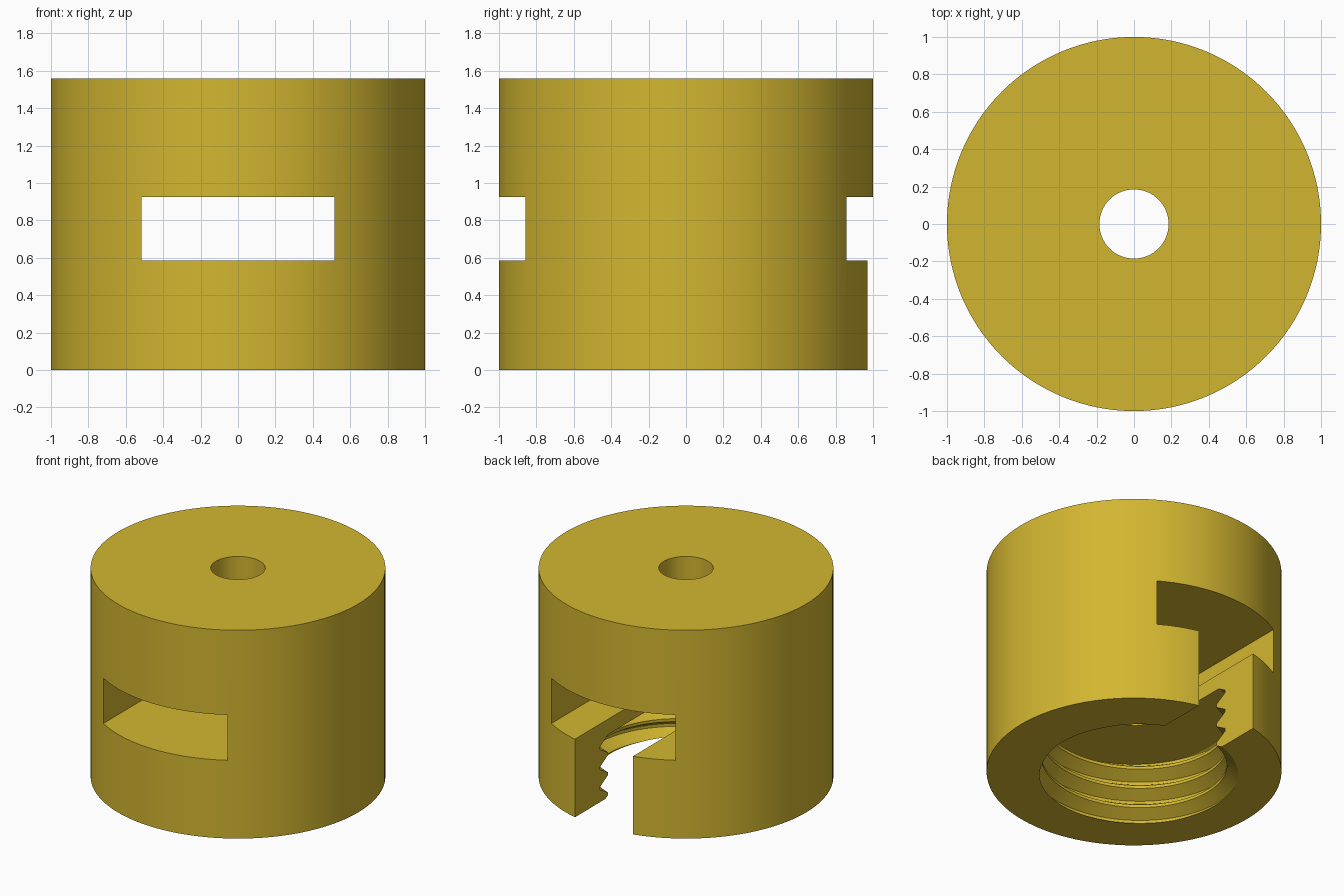
import bpy, bmesh, math
from mathutils import Matrix

if "Cube" in bpy.data.objects:
    bpy.data.objects.remove(bpy.data.objects["Cube"])

HEIGHT = 1.56
MAJOR, MINOR, PITCH, BORE_TOP = 0.715, 0.63, 0.15, 0.47

gold = bpy.data.materials.new("golden_yellow")
gold.diffuse_color = (0.65, 0.47, 0.03, 1)
gold.use_nodes = True
gold.node_tree.nodes["Principled BSDF"].inputs["Base Color"].default_value = gold.diffuse_color


def make_object(name, bm):
    bmesh.ops.recalc_face_normals(bm, faces=bm.faces)
    mesh = bpy.data.meshes.new(name)
    bm.to_mesh(mesh)
    bm.free()
    mesh.materials.append(gold)
    ob = bpy.data.objects.new(name, mesh)
    bpy.context.collection.objects.link(ob)
    return ob


def cylinder(name, radius, z0, z1, segments):
    bm = bmesh.new()
    bmesh.ops.create_cone(bm, cap_ends=True, segments=segments, radius1=radius, radius2=radius,
                          depth=z1 - z0, matrix=Matrix.Translation((0, 0, (z0 + z1) / 2)))
    return make_object(name, bm)


def box(name, x0, x1, y0, y1, z0, z1):
    bm = bmesh.new()
    m = Matrix.Translation(((x0 + x1) / 2, (y0 + y1) / 2, (z0 + z1) / 2))
    bmesh.ops.create_cube(bm, size=1, matrix=m @ Matrix.Diagonal((x1 - x0, y1 - y0, z1 - z0, 1)))
    return make_object(name, bm)


def threaded_bore(name, z0, z1, segments=96):
    # helical wall: the tooth profile climbs one pitch per turn
    profile = [(0.0, MAJOR), (0.15, MAJOR), (0.5, MINOR), (0.65, MINOR)]
    bm = bmesh.new()
    rows = []
    for turn in range(-4, 7):
        for t, r in profile:
            row = []
            for i in range(segments + 1):
                a = 2 * math.pi * i / segments
                z = PITCH * (turn + t - 0.33 + i / segments)
                ang = a + math.pi / 2
                row.append(bm.verts.new((r * math.cos(ang), r * math.sin(ang), z)))
            rows.append(row)
    for lo, hi in zip(rows, rows[1:]):
        for i in range(segments):
            bm.faces.new((lo[i], lo[i + 1], hi[i + 1], hi[i]))
    bmesh.ops.remove_doubles(bm, verts=bm.verts, dist=1e-5)
    # trim flat at both ends and cap
    for z, normal in ((z0, (0, 0, -1)), (z1, (0, 0, 1))):
        bmesh.ops.bisect_plane(bm, geom=bm.verts[:] + bm.edges[:] + bm.faces[:], dist=1e-6,
                               plane_co=(0, 0, z), plane_no=normal, clear_outer=True)
    bmesh.ops.holes_fill(bm, edges=[e for e in bm.edges if e.is_boundary], sides=0)
    return make_object(name, bm)


# Main round body
body = cylinder("nut_body", 1.0, 0, HEIGHT, 128)

# Cross slot, back notch, top hole and threaded bore
cutters = [
    box("cross_slot_cutter", -0.515, 0.515, -1.2, 1.2, 0.585, 0.925),
    box("back_notch_cutter", -0.24, 0.24, 0, 1.2, -0.2, 0.7),
    cylinder("top_hole_cutter", 0.185, 0.4, 2, 64),
    threaded_bore("thread_cutter", -0.08, BORE_TOP),
]
for cutter in cutters:
    mod = body.modifiers.new(cutter.name, 'BOOLEAN')
    mod.operation = 'DIFFERENCE'
    mod.solver = 'EXACT'
    mod.object = cutter
    cutter.hide_render = True

bpy.ops.object.select_all(action='DESELECT')
body.select_set(True)
bpy.context.view_layer.objects.active = body
for mod in list(body.modifiers):
    bpy.ops.object.modifier_apply(modifier=mod.name)
for cutter in cutters:
    bpy.data.objects.remove(cutter)

bpy.ops.object.shade_smooth_by_angle(angle=math.radians(25))
